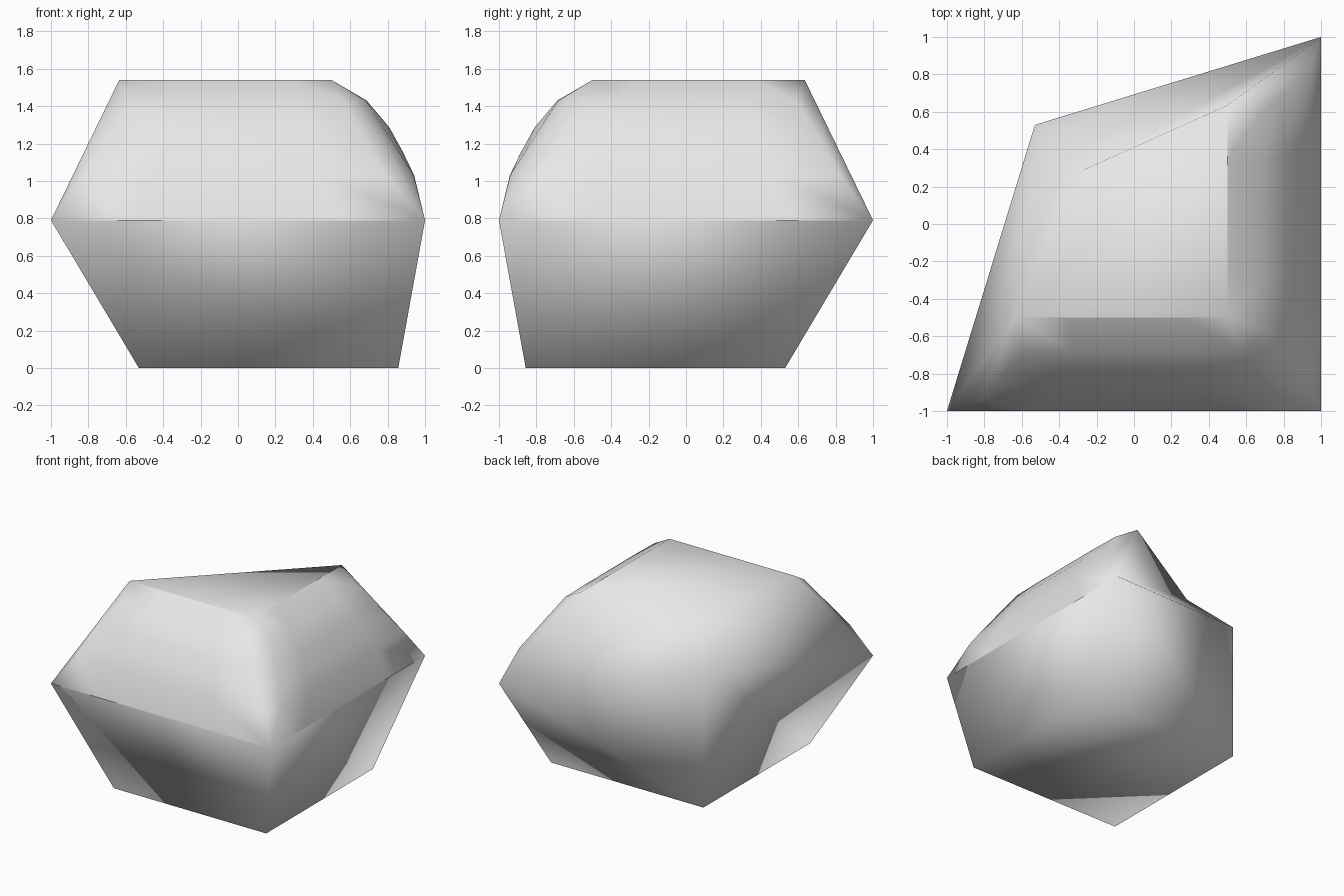
import bpy, bmesh
from mathutils import Vector

if "Cube" in bpy.data.objects:
    bpy.data.objects.remove(bpy.data.objects["Cube"])

# One grey for the whole stone
grey = bpy.data.materials.new("pale_grey")
grey.diffuse_color = (0.8, 0.8, 0.8, 1)
grey.use_nodes = True
grey.node_tree.nodes["Principled BSDF"].inputs["Base Color"].default_value = grey.diffuse_color

bm = bmesh.new()


def flip(p):
    """Mirror across the diagonal plane of the body."""
    return (-p[1], -p[0], p[2])


def face(*pts):
    bm.faces.new([bm.verts.new(Vector(p)) for p in pts])


def both(*pts):
    """Add a face and its mirrored twin."""
    face(*pts)
    face(*[flip(p) for p in reversed(pts)])


# Main corners
base_back_left = (-0.53, 0.53, 0)
base_back_right = (0.855, 0.53, 0)
base_front_right = (0.857, -0.857, 0)
base_front_left = flip(base_back_right)
mid_back_right = (1, 1, 0.79)
mid_front_right = (1, -1, 0.79)
mid_front_left = flip(mid_back_right)
shoulder = (-0.53, 0.53, 1.12)
top_back_right = (0.5, 0.635, 1.54)
top_front_left = flip(top_back_right)
top_front_right = (0.5, -0.5, 1.54)
top_back_left = (-0.283, 0.283, 1.38)

# Base
face(base_back_left, base_back_right, base_front_right)
face(base_back_left, base_front_right, base_front_left)

# Lower walls, each split in the same turning direction
ring = [(base_front_left, mid_front_left), (base_back_left, shoulder),
        (base_back_right, mid_back_right), (base_front_right, mid_front_right)]
for i in range(4):
    (low0, up0), (low1, up1) = ring[i], ring[(i + 1) % 4]
    face(low0, low1, up1)
    face(low0, up1, up0)

# Top and sloping back
face(top_front_left, top_front_right, top_back_right)
face(top_front_left, top_back_right, top_back_left)
slope = [(mid_front_left, top_front_left), (shoulder, top_back_left),
         (mid_back_right, top_back_right)]
for (low0, up0), (low1, up1) in zip(slope, slope[1:]):
    face(low0, low1, up0)
    face(low1, up1, up0)

# Rounded upper side: end x, front y, back y, end z, middle x, middle z, corner
rows = [(0.5, -0.5, 0.635, 1.54, 0.5, 1.54, 0.5),
        (0.683, -0.56, 0.592, 1.43, 0.688, 1.43, 0.63),
        (0.77, -0.637, 0.667, 1.297, 0.81, 1.285, 0.715),
        (0.855, -0.713, 0.745, 1.163, 0.882, 1.155, 0.797),
        (0.94, -0.79, 0.822, 1.03, 0.942, 1.03, 0.875),
        (1, -1, 1, 0.79, 1, 0.79, 1)]


def row_points(x, f, b, z, mx, mz, c):
    strip = [(x, f, z), (mx, f * 0.55, mz), (mx, b * 0.55, mz), (x, b, z)]
    return strip, (c, -c, z)


for i in range(5):
    s0, corner0 = row_points(*rows[i])
    s1, corner1 = row_points(*rows[i + 1])
    for j in range(3):
        both(s0[j], s0[j + 1], s1[j + 1], s1[j])
    # Blend between the two rounded sides
    if i == 0:
        both(corner0, s1[0], corner1)
    elif i == 4:
        both(corner0, s0[0], corner1)
    else:
        both(corner0, s0[0], s1[0], corner1)
    # Fill between the curved rim and the sloping back
    if i > 0:
        both(top_back_right, s0[3], s1[3])

# Weld the patches into one skin
bmesh.ops.remove_doubles(bm, verts=bm.verts, dist=0.002)
bmesh.ops.recalc_face_normals(bm, faces=bm.faces)
for f in bm.faces:
    f.smooth = True

mesh = bpy.data.meshes.new("stone_body")
bm.to_mesh(mesh)
bm.free()
mesh.materials.append(grey)
stone = bpy.data.objects.new("stone_body", mesh)
bpy.context.collection.objects.link(stone)
